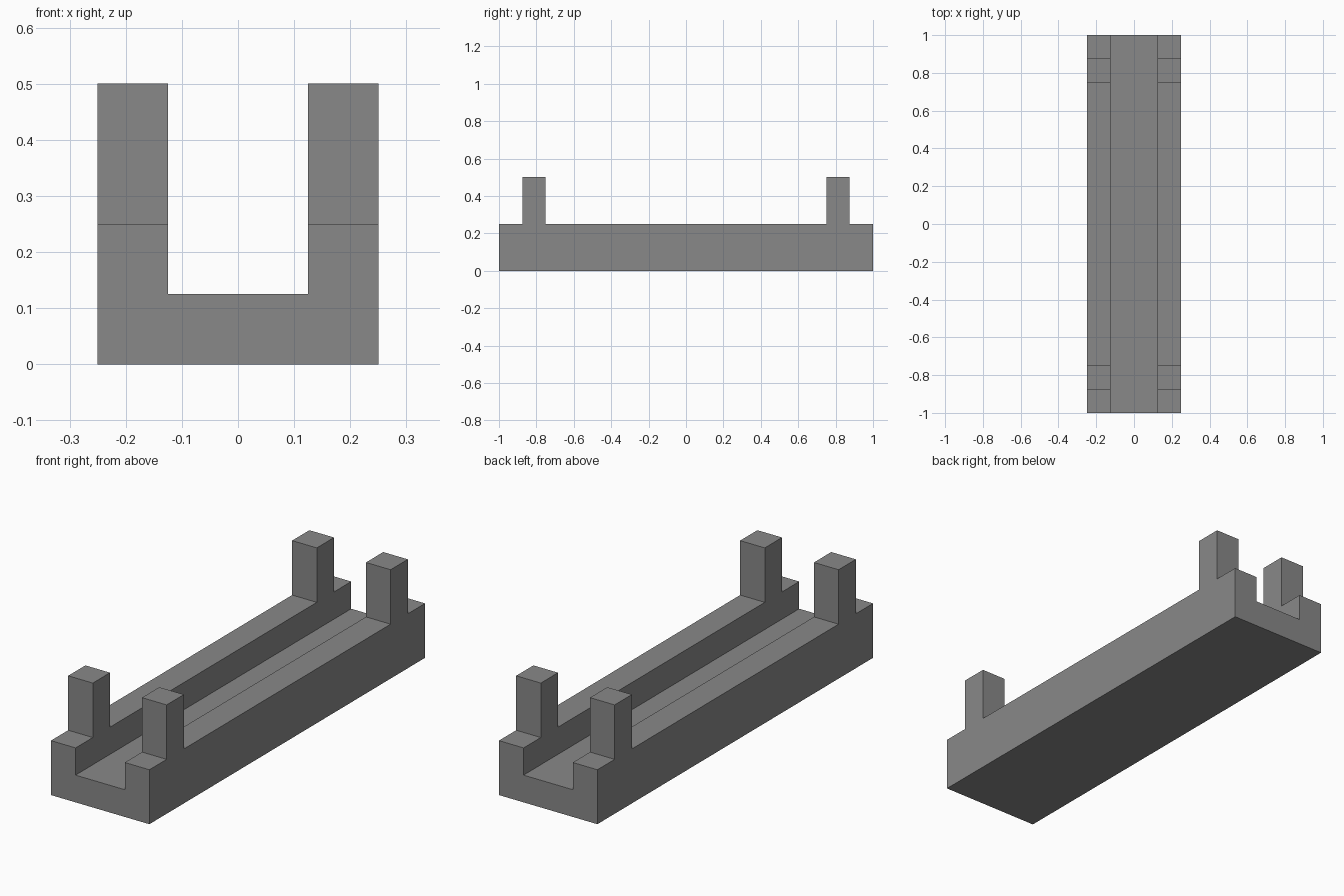
import bpy
import bmesh

cube = bpy.data.objects.get("Cube")
if cube:
    bpy.data.objects.remove(cube, do_unlink=True)

# Single grey material
GREY = (0.25, 0.25, 0.25, 1.0)
grey = bpy.data.materials.new("grey")
grey.use_nodes = True
grey.diffuse_color = GREY
grey.node_tree.nodes["Principled BSDF"].inputs["Base Color"].default_value = GREY

HALF_WIDTH, HALF_LENGTH = 0.25, 1.0
WALL, FLOOR, RIM, TOP = 0.125, 0.125, 0.25, 0.5
INNER = HALF_WIDTH - WALL


def extrude_profile(name, points, start, direction):
    """Fill a closed 3D outline and extrude it into a solid."""
    bm = bmesh.new()
    face = bm.faces.new([bm.verts.new(p) for p in points])
    result = bmesh.ops.extrude_face_region(bm, geom=[face], use_keep_orig=True)
    moved = [v for v in result["geom"] if isinstance(v, bmesh.types.BMVert)]
    bmesh.ops.translate(bm, verts=moved, vec=direction)
    bmesh.ops.translate(bm, verts=bm.verts, vec=start)
    bmesh.ops.recalc_face_normals(bm, faces=bm.faces)
    mesh = bpy.data.meshes.new(name)
    bm.to_mesh(mesh)
    bm.free()
    mesh.materials.append(grey)
    obj = bpy.data.objects.new(name, mesh)
    bpy.context.collection.objects.link(obj)
    return obj


# U-shaped trough running front to back
right_half = [(HALF_WIDTH, 0), (HALF_WIDTH, RIM), (INNER, RIM), (INNER, FLOOR)]
outline = right_half + [(-x, z) for x, z in reversed(right_half)]
extrude_profile("trough", [(x, 0, z) for x, z in outline],
                (0, -HALF_LENGTH, 0), (0, 2 * HALF_LENGTH, 0))

# Four square posts standing on the rims near the ends
half = WALL / 2
square = [(-half, -half, 0), (half, -half, 0), (half, half, 0), (-half, half, 0)]
post_x = HALF_WIDTH - half
post_y = HALF_LENGTH - WALL - half
for end, sy in (("front", -1), ("back", 1)):
    for side, sx in (("right", -1), ("left", 1)):
        extrude_profile(f"{end}_{side}_post", square,
                        (sx * post_x, sy * post_y, RIM), (0, 0, TOP - RIM))
